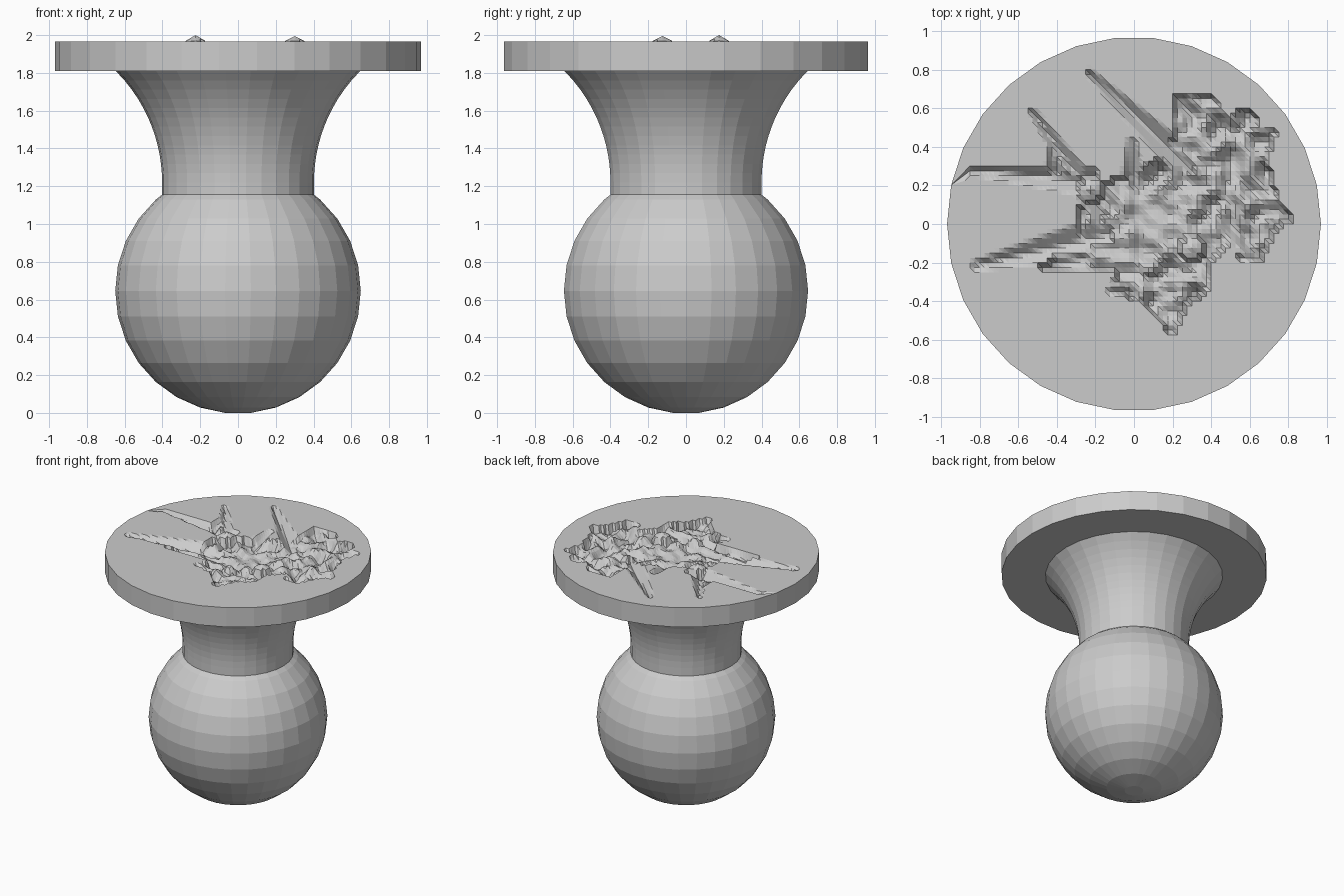
import bpy, bmesh, math
from mathutils import Vector, noise, geometry

if "Cube" in bpy.data.objects:
    bpy.data.objects.remove(bpy.data.objects["Cube"])

SIDES = 30
TOP = 1.965
DISC_R = 0.968


def finish(name, bm):
    bmesh.ops.remove_doubles(bm, verts=bm.verts, dist=1e-4)
    bmesh.ops.recalc_face_normals(bm, faces=bm.faces)
    mesh = bpy.data.meshes.new(name)
    bm.to_mesh(mesh)
    bm.free()
    obj = bpy.data.objects.new(name, mesh)
    bpy.context.collection.objects.link(obj)
    return obj


def lathe(bm, profile):
    """Revolve (radius, z) points into flat-sided rings; returns the rings."""
    rings = []
    for r, z in profile:
        rings.append([bm.verts.new((r * math.cos(math.tau * i / SIDES),
                                    r * math.sin(math.tau * i / SIDES), z))
                      for i in range(SIDES)])
    for a, b in zip(rings, rings[1:]):
        for i in range(SIDES):
            j = (i + 1) % SIDES
            bm.faces.new((a[i], a[j], b[j], b[i]))
    return rings


# Ball handle: rings every 12 degrees, cut where the neck enters
BALL_R = 0.65
centre = BALL_R * math.cos(math.radians(6))
ball = []
for k in range(12):
    t = math.radians(6 + 12 * k)
    ball.append((BALL_R * math.sin(t), centre - BALL_R * math.cos(t)))
ball.append((0.402, 1.155))
bm = bmesh.new()
bm.faces.new(lathe(bm, ball)[0])
finish("ball_handle", bm)

# Flared neck: circular concave arc
R, z0 = 0.833, 1.22
neck = [(0.402, 1.155)]
for k in range(13):
    z = z0 + (1.81 - z0) * k / 12
    neck.append((0.402 + R - math.sqrt(R * R - (z - z0) ** 2), z))
bm = bmesh.new()
lathe(bm, neck)
finish("flared_neck", bm)

# Engraving layout: tapered grooves (tip, base, base half width) and rough body
GROOVES = [((-.87, .28), (-.22, .22), .06), ((-.42, .42), (-.40, .26), .04),
           ((-.53, .59), (-.16, .06), .065), ((-.24, .79), (.28, .30), .07),
           ((-.01, .44), (.0, .20), .05), ((-.84, -.22), (-.15, -.06), .09)]
BODY = [(-.28, .08), (-.2, .18), (-.05, .25), (.12, .33), (.22, .45), (.22, .65),
        (.42, .65), (.5, .55), (.62, .61), (.63, .5), (.74, .5), (.68, .35),
        (.72, .2), (.76, .1), (.82, .03), (.72, -.03), (.65, -.2), (.55, -.18),
        (.5, -.08), (.4, -.18), (.37, -.36), (.28, -.4), (.19, -.57), (.04, -.4),
        (-.13, -.35), (-.08, -.24), (-.5, -.24), (-.3, -.1)]


def inside(x, y):
    hit = False
    for (ax, ay), (bx, by) in zip(BODY, BODY[1:] + BODY[:1]):
        if (ay > y) != (by > y) and x < ax + (bx - ax) * (y - ay) / (by - ay):
            hit = not hit
    return hit


def height(x, y):
    p = Vector((x, y))
    depth = 0.0
    for tip, base, width in GROOVES:
        a, b = Vector(tip), Vector(base)
        t = (p - a).dot(b - a) / (b - a).length_squared
        if 0 < t < 1.05:
            w = 0.018 + width * t
            d = (p - a.lerp(b, t)).length
            depth = max(depth, (0.03 + 0.05 * t) * (1 - d / w))
    if inside(x, y):
        bowl = max(0, 1 - math.hypot(x - .05, y - .05) / .3)
        n = noise.noise(Vector((x * 11, y * 11, 3.1)))
        rough = 0.045 + 0.085 * n
        depth = max(depth, rough * (1 - bowl) + (0.065 + 0.03 * n) * bowl)
    # two small peaks standing above the face
    for px, py, h in ((-.225, .175, .035), (.3, -.125, .03)):
        d = math.hypot(x - px, y - py)
        if d < .06:
            depth = min(depth, -h * (1 - d / .06))
    return TOP - depth


# Stamp disc: rim plus a triangulated grid carrying the engraving
bm = bmesh.new()
lathe(bm, [(0.644, 1.81), (DISC_R, 1.81), (DISC_R, TOP)])
points = [Vector((DISC_R * math.cos(math.tau * i / SIDES),
                  DISC_R * math.sin(math.tau * i / SIDES))) for i in range(SIDES)]
STEP = 0.025
for i in range(-36, 37):
    for j in range(-36, 37):
        if math.hypot(i, j) * STEP < 0.91:
            points.append(Vector((i * STEP, j * STEP)))
edges = [(i, (i + 1) % SIDES) for i in range(SIDES)]
verts, _, faces, *_ = geometry.delaunay_2d_cdt(points, edges, [], 1, 1e-5)
top = [bm.verts.new((v.x, v.y, height(v.x, v.y))) for v in verts]
for f in faces:
    bm.faces.new([top[i] for i in f])
finish("engraved_disc", bm)
